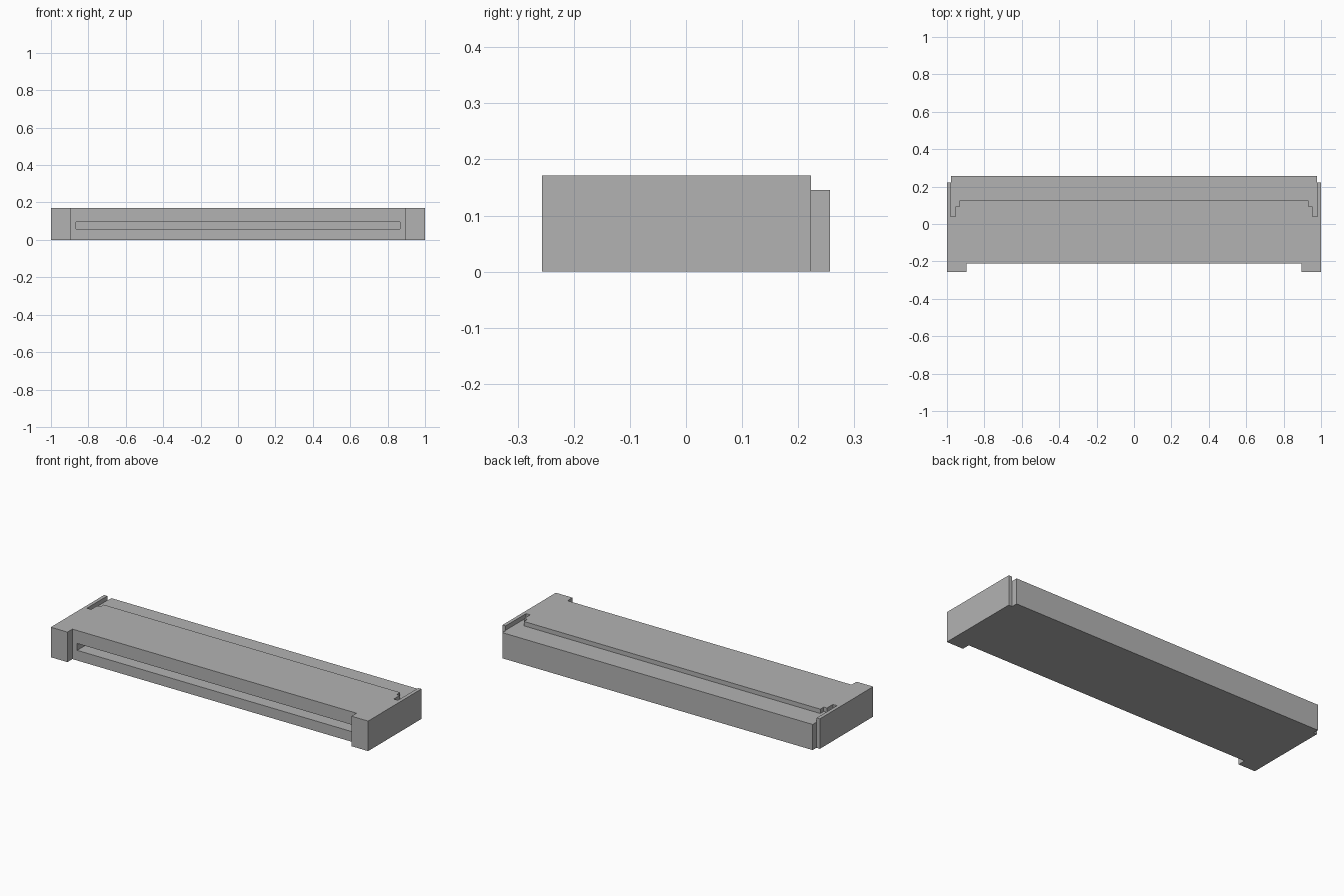
import bpy
import bmesh

cube = bpy.data.objects.get("Cube")
if cube:
    bpy.data.objects.remove(cube, do_unlink=True)

grey = bpy.data.materials.new("plain grey")
grey.use_nodes = True
colour = (0.45, 0.45, 0.45, 1)
grey.diffuse_color = colour
grey.node_tree.nodes["Principled BSDF"].inputs["Base Color"].default_value = colour


def mirrored_prism(name, half, bottom, top):
    """Extrude an outline given by its +x half, listed front to back."""
    outline = half + [(-x, y) for x, y in reversed(half)]
    bm = bmesh.new()
    face = bm.faces.new([bm.verts.new((x, y, bottom)) for x, y in outline])
    raised = bmesh.ops.extrude_face_region(bm, geom=[face])["geom"]
    verts = [v for v in raised if isinstance(v, bmesh.types.BMVert)]
    bmesh.ops.translate(bm, verts=verts, vec=(0, 0, top - bottom))
    bmesh.ops.recalc_face_normals(bm, faces=bm.faces)
    mesh = bpy.data.meshes.new(name)
    bm.to_mesh(mesh)
    bm.free()
    mesh.materials.append(grey)
    obj = bpy.data.objects.new(name, mesh)
    bpy.context.collection.objects.link(obj)
    return obj


def cut(target, cutter):
    """Subtract the cutter for good, then discard it."""
    cutter.hide_render = True
    mod = target.modifiers.new("cut", 'BOOLEAN')
    mod.operation = 'DIFFERENCE'
    mod.solver = 'EXACT'
    mod.object = cutter
    bpy.context.view_layer.objects.active = target
    bpy.ops.object.modifier_apply(modifier=mod.name)
    bpy.data.objects.remove(cutter, do_unlink=True)


# Long flat body with two front end blocks and notched rear corners
body = mirrored_prism("body", [
    (0.895, -0.212), (0.895, -0.257), (1, -0.257),
    (1, 0.223), (0.978, 0.223), (0.978, 0.257)], 0, 0.171)

# Lowered rear shelf, stepping into a narrow slot beside each end wall
cut(body, mirrored_prism("shelf_cutter", [
    (0.934, 0.125), (0.934, 0.094), (0.954, 0.094),
    (0.954, 0.04), (0.98, 0.04), (0.98, 0.3)], 0.146, 0.2))

# Long horizontal slot in the front face
cut(body, mirrored_prism("front_slot_cutter", [
    (0.865, -0.3), (0.865, -0.03)], 0.058, 0.097))
